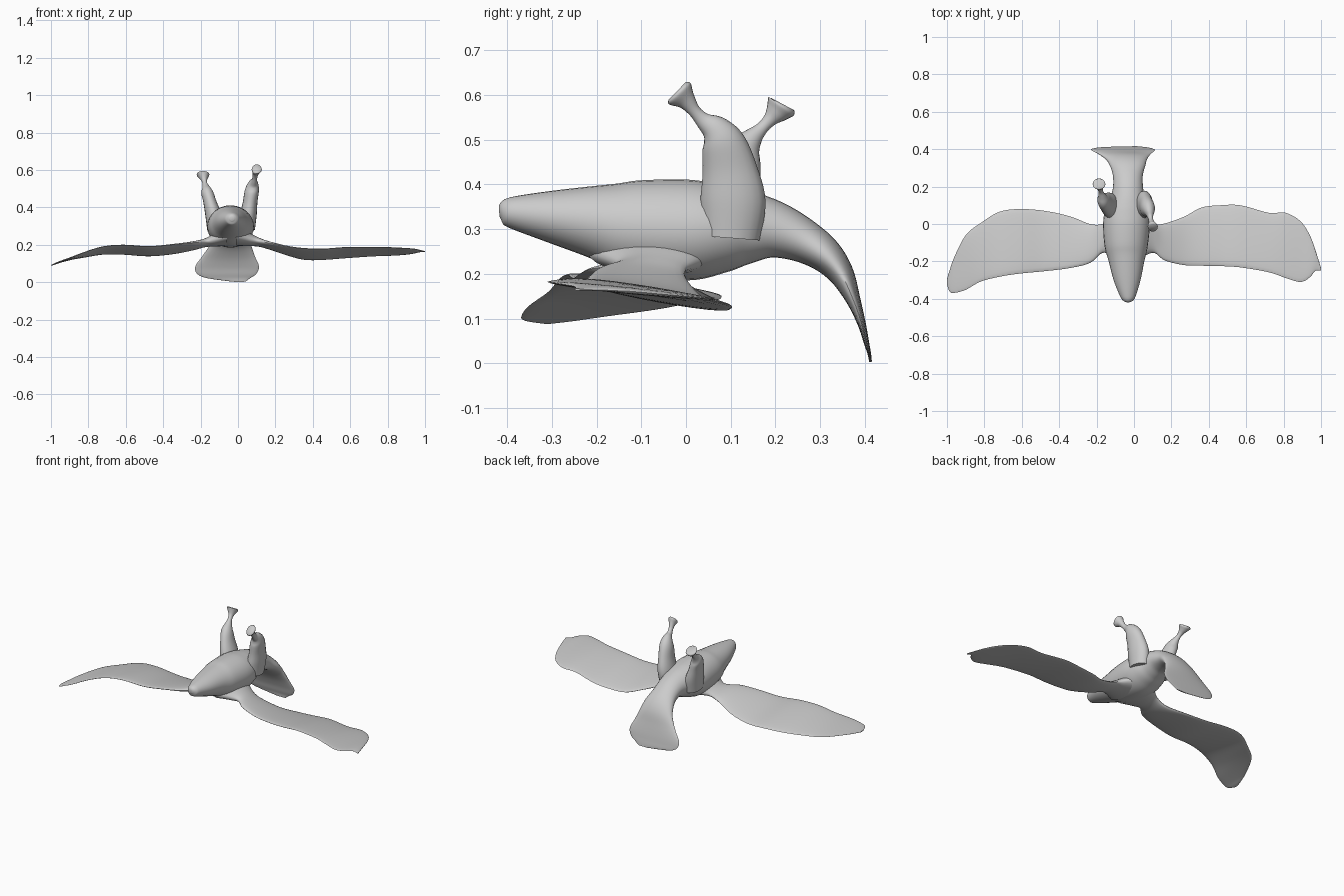
import bpy, bmesh, math
from mathutils import Vector

grey = bpy.data.materials.new("plain grey")
grey.diffuse_color = (0.6, 0.6, 0.6, 1)


def smooth_rows(rows, steps):
    """Catmull-Rom interpolation through rows of numbers."""
    out = []
    for i in range(len(rows) - 1):
        a, b = rows[max(i - 1, 0)], rows[i]
        c, d = rows[i + 1], rows[min(i + 2, len(rows) - 1)]
        for s in range(steps):
            t = s / steps
            out.append([0.5 * (2 * q + (r - p) * t + (2 * p - 5 * q + 4 * r - w) * t * t
                               + (3 * q - p - 3 * r + w) * t ** 3)
                        for p, q, r, w in zip(a, b, c, d)])
    out.append(list(rows[-1]))
    return out


def loft(name, rings, sides):
    """Skin a row of ellipses, each given as centre and two half-axes."""
    bm = bmesh.new()
    loops = []
    for centre, u, v in rings:
        loops.append([bm.verts.new(centre + u * math.cos(k * math.tau / sides)
                                   + v * math.sin(k * math.tau / sides))
                      for k in range(sides)])
    for a, b in zip(loops, loops[1:]):
        for k in range(sides):
            n = (k + 1) % sides
            bm.faces.new((a[k], a[n], b[n], b[k]))
    bm.faces.new(loops[0][::-1])
    bm.faces.new(loops[-1])
    bmesh.ops.recalc_face_normals(bm, faces=bm.faces)
    mesh = bpy.data.meshes.new(name)
    bm.to_mesh(mesh)
    bm.free()
    mesh.materials.append(grey)
    obj = bpy.data.objects.new(name, mesh)
    bpy.context.collection.objects.link(obj)
    bpy.ops.object.select_all(action='DESELECT')
    obj.select_set(True)
    bpy.context.view_layer.objects.active = obj
    bpy.ops.object.shade_smooth_by_angle(angle=math.radians(50))
    return obj


def tube(name, rows, sides=28, steps=5):
    """Rows: x, y, z, half-width across x, half-depth across the path."""
    rows = smooth_rows(rows, steps)
    rings = []
    for i, (x, y, z, w, h) in enumerate(rows):
        p, q = rows[max(i - 1, 0)], rows[min(i + 1, len(rows) - 1)]
        along = Vector((0, q[1] - p[1], q[2] - p[2])).normalized()
        across = Vector((1, 0, 0))
        rings.append((Vector((x, y, z)), across * max(w, .001),
                      across.cross(along) * max(h, .001)))
    return loft(name, rings, sides)


def wing(name, rows):
    """Rows: x, front y, back y, front z, back z, half-thickness."""
    rings = []
    for x, yf, yb, zf, zb, t in smooth_rows(rows, 5):
        rings.append((Vector((x, (yf + yb) / 2, (zf + zb) / 2)),
                      Vector((0, (yb - yf) / 2, (zb - zf) / 2)),
                      Vector((0, 0, max(t, .002)))))
    return loft(name, rings, 24)


# Body from the beak, through the belly, into the drooping fan tail
tube("body_and_tail", [
    (-.032, -.418, .340, .012, .012), (-.032, -.408, .340, .028, .027),
    (-.033, -.385, .337, .042, .037), (-.037, -.30, .328, .072, .059),
    (-.040, -.20, .316, .095, .083), (-.042, -.12, .304, .115, .105),
    (-.040, 0, .298, .125, .113), (-.038, .08, .302, .115, .100),
    (-.034, .14, .304, .092, .083), (-.032, .20, .298, .080, .064),
    (-.033, .26, .275, .080, .050), (-.034, .31, .243, .094, .040),
    (-.040, .347, .200, .110, .029), (-.050, .375, .140, .140, .016),
    (-.058, .394, .085, .170, .009), (-.060, .404, .045, .158, .006),
    (-.050, .410, .022, .115, .004), (.005, .413, .003, .035, .003)])

# Spread wings, each with its own bend
wing("left_wing", [
    (-.06, -.22, .08, .25, .24, .050), (-.125, -.17, .03, .228, .225, .036),
    (-.17, -.155, .00, .218, .208, .024), (-.235, -.208, .00, .212, .180, .018),
    (-.34, -.235, .04, .202, .155, .014), (-.475, -.252, .07, .190, .142, .013),
    (-.61, -.265, .08, .198, .150, .012), (-.72, -.282, .065, .190, .150, .010),
    (-.82, -.308, .005, .160, .135, .009), (-.90, -.352, -.06, .128, .122, .007),
    (-.96, -.368, -.175, .106, .106, .005), (-.985, -.362, -.245, .096, .096, .004),
    (-1.0, -.325, -.295, .090, .090, .002)])
wing("right_wing", [
    (-.01, -.22, .08, .25, .24, .050), (.06, -.17, .03, .230, .228, .036),
    (.11, -.155, .00, .220, .210, .024), (.165, -.195, .003, .210, .185, .018),
    (.27, -.220, .04, .190, .145, .014), (.36, -.223, .088, .180, .122, .013),
    (.46, -.225, .10, .178, .122, .012), (.57, -.232, .10, .186, .130, .011),
    (.72, -.258, .060, .188, .140, .010), (.81, -.288, .060, .186, .143, .009),
    (.89, -.310, .015, .182, .148, .008), (.94, -.285, -.06, .178, .155, .007),
    (.97, -.250, -.14, .172, .162, .005), (1.0, -.250, -.235, .165, .165, .002)])

# Raised legs: plump thigh, thin shank, flared foot
tube("right_leg", [
    (.045, .10, .28, .045, .065), (.055, .105, .36, .045, .073),
    (.065, .098, .43, .039, .062), (.074, .084, .49, .038, .050),
    (.080, .066, .522, .029, .034), (.086, .040, .542, .016, .019),
    (.091, .020, .563, .013, .014), (.096, .002, .586, .018, .021),
    (.100, -.014, .603, .027, .034), (.100, -.020, .609, .022, .028)], 20)
tube("left_leg", [
    (-.115, .09, .28, .050, .065), (-.130, .10, .36, .045, .068),
    (-.150, .113, .43, .036, .055), (-.163, .128, .475, .033, .042),
    (-.169, .148, .503, .022, .024), (-.176, .170, .526, .013, .014),
    (-.181, .188, .545, .015, .016), (-.185, .203, .562, .025, .027),
    (-.187, .213, .575, .034, .035), (-.187, .216, .580, .028, .028)], 20)
